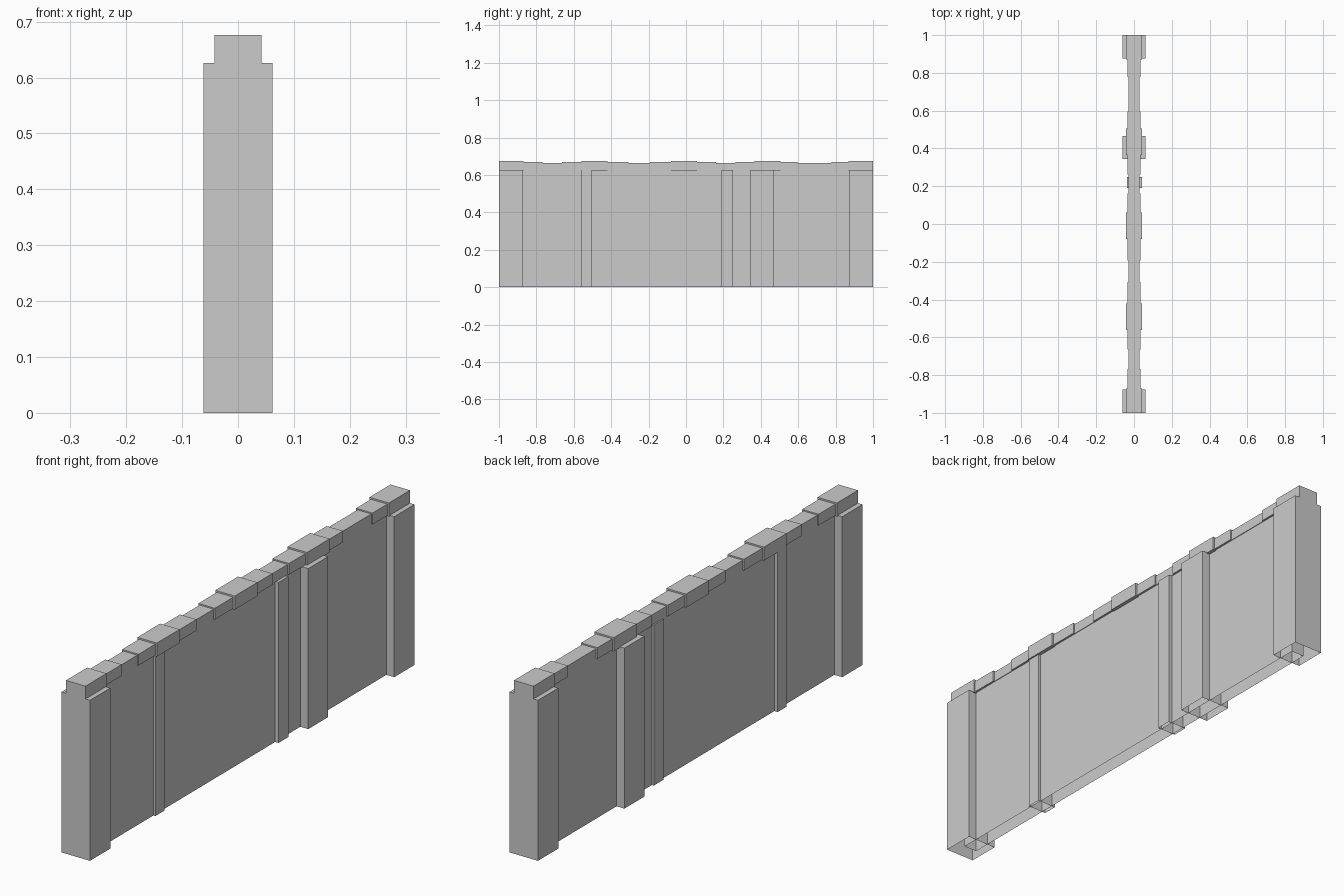
import bpy
import bmesh

default = bpy.data.objects.get("Cube")
if default:
    bpy.data.objects.remove(default, do_unlink=True)

stone = bpy.data.materials.new("pale_grey_stone")
stone.use_nodes = True
GREY = (0.6, 0.6, 0.6, 1)
stone.diffuse_color = GREY
stone.node_tree.nodes["Principled BSDF"].inputs["Base Color"].default_value = GREY


def block(name, x, y, z, open_bottom=False):
    """Box given by its (low, high) range on each axis."""
    bm = bmesh.new()
    bmesh.ops.create_cube(bm, size=1)
    for v in bm.verts:
        v.co = [r[0] if c < 0 else r[1] for c, r in zip(v.co, (x, y, z))]
    if open_bottom:
        bm.normal_update()
        low = [f for f in bm.faces if f.normal.z < -0.5]
        bmesh.ops.delete(bm, geom=low, context="FACES_ONLY")
    mesh = bpy.data.meshes.new(name)
    bm.to_mesh(mesh)
    bm.free()
    mesh.materials.append(stone)
    obj = bpy.data.objects.new(name, mesh)
    bpy.context.collection.objects.link(obj)
    return obj


WALL_TOP = 0.626

# Thin wall panel, ending inside the end pillars
block("wall_panel", (-0.0275, 0.0275), (-0.94, 0.94), (0, WALL_TOP), True)

# Wide pillars
for name, y in (("front", (-1, -0.875)), ("middle", (0.345, 0.467)), ("back", (0.875, 1))):
    block(name + "_pillar", (-0.0615, 0.0615), y, (0, WALL_TOP), True)

# Slim ribs, each set slightly off centre
block("front_rib", (-0.042, 0.036), (-0.56, -0.505), (0, WALL_TOP), True)
block("back_rib", (-0.036, 0.042), (0.19, 0.25), (0, WALL_TOP), True)

# Coping: wide high stones with narrower, lower stones between them
wide = [(-1, -0.87), (-0.56, -0.42), (-0.08, 0.06), (0.365, 0.505), (0.87, 1)]
fillers = [3, 3, 3, 4]


def coping(name, y, dip):
    half = 0.042 - 0.012 * dip
    block(name, (-half, half), y, (WALL_TOP - 0.003 * (dip == 0), 0.676 - 0.011 * dip))


for i, span in enumerate(wide):
    coping(f"wide_coping_stone_{i + 1}", span, 0)
for i, count in enumerate(fillers):
    start, end = wide[i][1], wide[i + 1][0]
    step = (end - start) / count
    for k in range(count):
        edge = k in (0, count - 1)
        y = (start + k * step, start + (k + 1) * step)
        coping(f"narrow_coping_stone_{i + 1}_{k + 1}", y, 0.55 if edge else 1)
